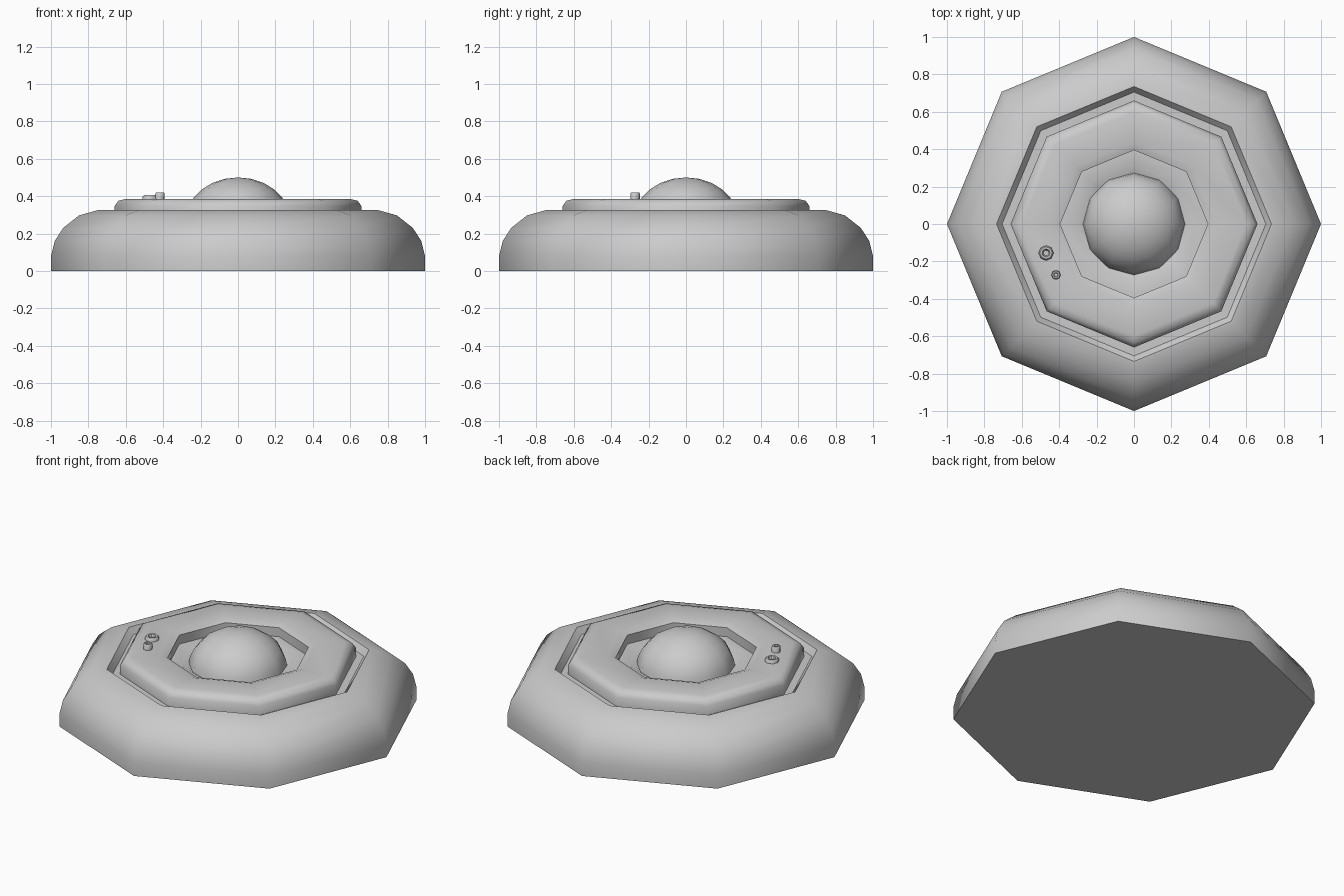
import bpy, math

if "Cube" in bpy.data.objects:
    bpy.data.objects.remove(bpy.data.objects["Cube"])


def lathe(name, profile, sides, loc=(0, 0, 0), angle=40):
    """Spin (radius, z) points round the z axis; radius 0 becomes a pole, open ends are capped."""
    verts, rings, faces = [], [], []
    for r, z in profile:
        start = len(verts)
        n = 1 if r == 0 else sides
        for i in range(n):
            a = 2 * math.pi * i / sides
            verts.append((r * math.cos(a), r * math.sin(a), z))
        rings.append([start + (i % n) for i in range(sides)])
    for low, high in zip(rings, rings[1:]):
        for i in range(sides):
            j = (i + 1) % sides
            face = list(dict.fromkeys((low[i], low[j], high[j], high[i])))
            faces.append(face)
    if profile[0][0]:
        faces.append(rings[0][::-1])
    if profile[-1][0]:
        faces.append(rings[-1])
    mesh = bpy.data.meshes.new(name)
    mesh.from_pydata(verts, [], faces)
    obj = bpy.data.objects.new(name, mesh)
    obj.location = loc
    bpy.context.collection.objects.link(obj)
    bpy.ops.object.select_all(action='DESELECT')
    obj.select_set(True)
    bpy.context.view_layer.objects.active = obj
    bpy.ops.object.shade_smooth_by_angle(angle=math.radians(angle))
    return obj


# Rounded octagonal housing with the groove around the top plate
lathe("housing", [(1, 0), (1, 0.08), (0.98, 0.16), (0.935, 0.23), (0.85, 0.297),
                  (0.75, 0.325), (0.735, 0.327), (0.705, 0.29), (0.65, 0.29)], 8, angle=46)

# Raised top ring with a recessed well in the middle
lathe("top_plate", [(0.66, 0.28), (0.66, 0.347), (0.64, 0.375), (0.60, 0.385),
                    (0.44, 0.385), (0.395, 0.37), (0.395, 0.315), (0.315, 0.315),
                    (0.28, 0.295)], 8, angle=46)

# Flattened lens dome
steps = 6
lathe("dome", [(0.275 * math.cos(t), 0.28 + 0.22 * math.sin(t)) if k < steps else (0, 0.5)
               for k in range(steps + 1) for t in [math.pi / 2 * k / steps]], 12)

# Ring-shaped socket and small button on the plate
lathe("socket", [(0.04, 0.37), (0.04, 0.397), (0.033, 0.405), (0.022, 0.405),
                 (0.015, 0.39)], 8, (-0.47, -0.155, 0))
lathe("button", [(0.025, 0.37), (0.025, 0.415), (0.021, 0.42), (0.013, 0.42),
                 (0.01, 0.41)], 8, (-0.417, -0.272, 0))
